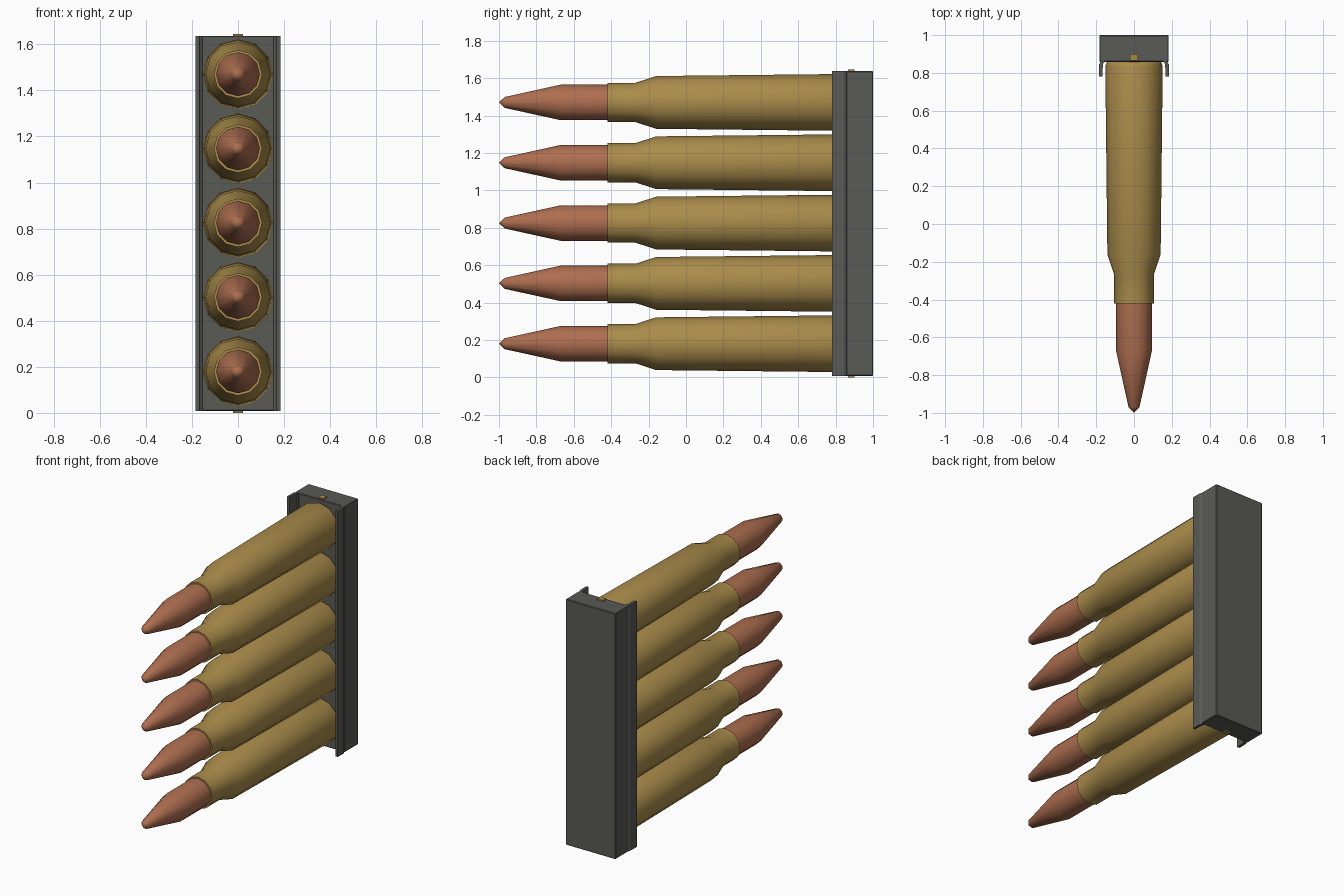
import bpy, bmesh, math

if "Cube" in bpy.data.objects:
    bpy.data.objects.remove(bpy.data.objects["Cube"])


def material(name, rgb):
    m = bpy.data.materials.new(name)
    m.diffuse_color = (*rgb, 1)
    m.use_nodes = True
    m.node_tree.nodes["Principled BSDF"].inputs["Base Color"].default_value = m.diffuse_color
    return m


BRASS = material("brass", (0.40, 0.26, 0.07))
COPPER = material("copper", (0.42, 0.155, 0.08))
STEEL = material("dark steel", (0.10, 0.10, 0.092))


def add_object(name, bm, mat, smooth=None):
    bmesh.ops.recalc_face_normals(bm, faces=bm.faces)
    mesh = bpy.data.meshes.new(name)
    bm.to_mesh(mesh)
    bm.free()
    mesh.materials.append(mat)
    ob = bpy.data.objects.new(name, mesh)
    bpy.context.collection.objects.link(ob)
    if smooth:
        bpy.ops.object.select_all(action='DESELECT')
        ob.select_set(True)
        bpy.context.view_layer.objects.active = ob
        bpy.ops.object.shade_smooth_by_angle(angle=math.radians(smooth))
    return ob


def lathe(name, profile, z, mat, sides=12):
    """Turn (y, radius) points around a line parallel to y at height z."""
    bm = bmesh.new()
    rings = []
    for y, r in profile:
        if r == 0:
            rings.append([bm.verts.new((0, y, z))] * sides)
        else:
            rings.append([bm.verts.new((r * math.cos(a), y, z + r * math.sin(a)))
                          for a in (2 * math.pi * i / sides for i in range(sides))])
    for a, b in zip(rings, rings[1:]):
        for i in range(sides):
            j = (i + 1) % sides
            bm.faces.new(dict.fromkeys((a[i], a[j], b[j], b[i])))
    return add_object(name, bm, mat, 40)


def box(name, x, y, z, mat, bevel=0):
    bm = bmesh.new()
    bmesh.ops.create_cube(bm, size=1)
    for v in bm.verts:
        v.co = [lo + (c + 0.5) * (hi - lo) for c, (lo, hi) in zip(v.co, (x, y, z))]
    if bevel:
        bmesh.ops.bevel(bm, geom=bm.edges[:], offset=bevel, segments=1, affect='EDGES')
    return add_object(name, bm, mat)


def extrude_z(name, outline, z0, z1, mat):
    bm = bmesh.new()
    face = bm.faces.new([bm.verts.new((x, y, z0)) for x, y in outline])
    new = bmesh.ops.extrude_face_region(bm, geom=[face])["geom"]
    for v in new:
        if isinstance(v, bmesh.types.BMVert):
            v.co.z = z1
    # extruding keeps the starting face, so the solid is closed
    return add_object(name, bm, mat)


# Five stacked cartridges: brass case and copper bullet
CASE = [(-0.40, 0), (-0.42, 0.095), (-0.42, 0.105), (-0.27, 0.105), (-0.16, 0.141),
        (0.835, 0.152), (0.853, 0.146), (0.862, 0.135), (0.875, 0.135), (0.875, 0)]
BULLET = [(-1.0, 0), (-0.97, 0.029), (-0.67, 0.095), (-0.41, 0.095), (-0.41, 0)]
for i in range(5):
    z = 0.18 + 0.3225 * i
    lathe(f"case_{i + 1}", CASE, z, BRASS)
    lathe(f"bullet_{i + 1}", BULLET, z, COPPER)

# Clip body with a bent lip on each side
Z0, Z1 = 0.008, 1.637
box("clip_body", (-0.183, 0.183), (0.858, 1.0), (Z0, Z1), STEEL, 0.004)
LIP = [(0.168, 0.78), (0.185, 0.78), (0.185, 0.845), (0.178, 0.856),
       (0.17, 0.865), (0.155, 0.865), (0.155, 0.857), (0.164, 0.85)]
for name, s in (("left_lip", -1), ("right_lip", 1)):
    extrude_z(name, [(s * x, y) for x, y in LIP], Z0, Z1, STEEL)

# Brass spring strip running through the clip, showing at both ends
box("spring_strip", (-0.021, 0.021), (0.866, 0.9), (0, 1.645), BRASS)
